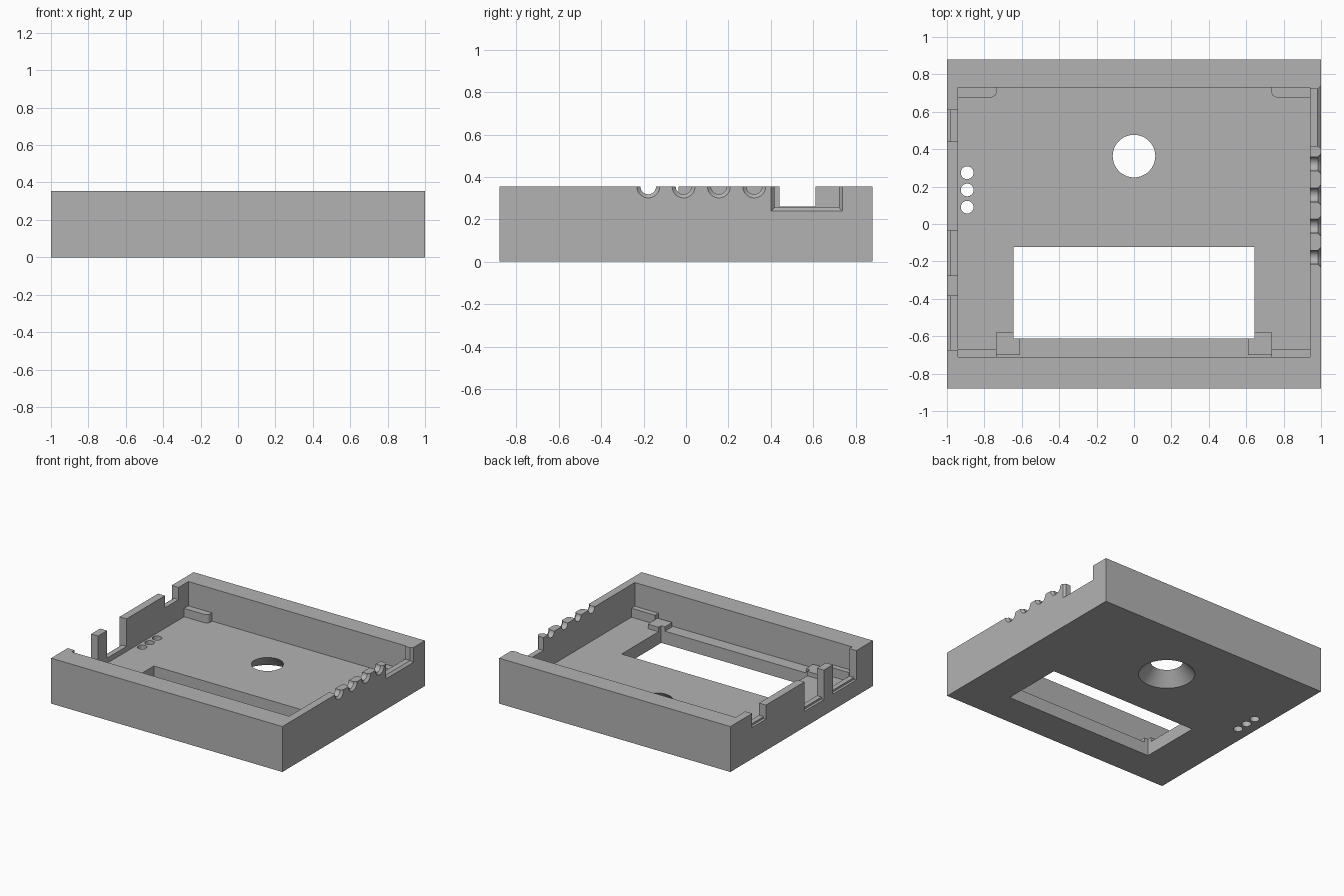
import bpy
import bmesh
import math
from mathutils import Matrix, Vector

if "Cube" in bpy.data.objects:
    bpy.data.objects.remove(bpy.data.objects["Cube"], do_unlink=True)

TOP, FLOOR = 0.355, 0.10

grey = bpy.data.materials.new("plain grey")
grey.use_nodes = True
colour = (0.45, 0.45, 0.45, 1)
grey.diffuse_color = colour
grey.node_tree.nodes["Principled BSDF"].inputs["Base Color"].default_value = colour


def finish(name, bm):
    bmesh.ops.recalc_face_normals(bm, faces=bm.faces)
    mesh = bpy.data.meshes.new(name)
    bm.to_mesh(mesh)
    bm.free()
    mesh.materials.append(grey)
    obj = bpy.data.objects.new(name, mesh)
    bpy.context.collection.objects.link(obj)
    return obj


def box(name, xs, ys, zs, flare=0, round_at=None):
    """Box between limits; flare widens its +x end, round_at rounds one upright edge."""
    bm = bmesh.new()
    bmesh.ops.create_cube(bm, size=1)
    for v in bm.verts:
        side = v.co.copy()
        v.co = Vector([r[1] if c > 0 else r[0] for r, c in zip((xs, ys, zs), side)])
        if flare and side.x > 0:
            v.co.y += math.copysign(flare, side.y)
            v.co.z += math.copysign(flare, side.z)
    if round_at:
        edges = [e for e in bm.edges if all(
            (v.co.xy - Vector(round_at)).length < 0.001 for v in e.verts)]
        bmesh.ops.bevel(bm, geom=edges, offset=0.03, segments=6, profile=0.5, affect='EDGES')
    return finish(name, bm)


def cone(name, centre, r1, r2, depth, along_x=False):
    bm = bmesh.new()
    turn = Matrix.Rotation(math.pi / 2, 4, 'Y') if along_x else Matrix()
    bmesh.ops.create_cone(bm, cap_ends=True, segments=48, radius1=r1, radius2=r2,
                          depth=depth, matrix=Matrix.Translation(centre) @ turn)
    return finish(name, bm)


def cut(target, cutter, keep=False):
    mod = target.modifiers.new("cut", 'BOOLEAN')
    mod.operation, mod.solver, mod.object = 'DIFFERENCE', 'EXACT', cutter
    bpy.context.view_layer.objects.active = target
    bpy.ops.object.modifier_apply(modifier=mod.name)
    if not keep:
        bpy.data.objects.remove(cutter, do_unlink=True)


# Open tray
tray = box("tray", (-1, 1), (-0.88, 0.88), (0, TOP))
cut(tray, box("cavity", (-0.94, 0.94), (-0.71, 0.73), (FLOOR, 1)))

# Flared round opening and three small indicator holes in the floor
cut(tray, cone("round_opening", (0, 0.363, FLOOR / 2), 0.202, 0.113, FLOOR + 0.002))
for i in range(3):
    cut(tray, cone("small_hole", (-0.892, 0.09 + i * 0.092, 0.05), 0.034, 0.034, 0.2))

# Left wall notches, each with a shallow outer step
for y0, y1, z in ((0.44, 0.61, 0.26), (-0.275, -0.035, 0.14), (-0.675, -0.385, 0.14)):
    cut(tray, box("left_notch", (-1.1, -0.93), (y0, y1), (z, 1)))
    cut(tray, box("left_step", (-1.1, -0.98), (y0, y1), (z - 0.015, 1)))

# Right wall notch with a chamfered outer rim
cut(tray, box("right_notch", (0.93, 1.1), (0.418, 0.722), (0.255, 1)))
cut(tray, box("right_chamfer", (0.982, 1.002), (0.418, 0.722), (0.255, 1), flare=0.018))

# Four half-round cable grooves with chamfered rims
for i in range(4):
    y = -0.178 + i * 0.1665
    cut(tray, cone("groove", (1, y, TOP), 0.037, 0.037, 0.15, along_x=True))
    cut(tray, cone("groove_rim", (0.992, y, TOP), 0.037, 0.055, 0.018, along_x=True))

# Corner ledges and front support pads, on both sides
parts = [tray]
pads = []
for side, s in (("left", 1), ("right", -1)):
    def span(a, b):
        return sorted((s * a, s * b))
    parts.append(box(f"back_{side}_ledge", span(0.735, 0.941), (0.677, 0.731),
                     (FLOOR - 0.001, 0.165), round_at=(s * 0.735, 0.677)))
    parts.append(box(f"front_{side}_ledge", span(0.735, 0.941), (-0.711, -0.668),
                     (FLOOR - 0.001, 0.17)))
    pads.append(box(f"front_{side}_pad", span(0.61, 0.735), (-0.70, -0.578),
                    (FLOOR - 0.001, 0.135)))

# Rectangular window through floor and pads
window = box("window", (-0.643, 0.643), (-0.612, -0.122), (-0.1, 0.3))
for obj in [tray] + pads:
    cut(obj, window, keep=True)
bpy.data.objects.remove(window, do_unlink=True)

# Smooth round surfaces while keeping hard edges
bpy.ops.object.select_all(action='DESELECT')
for obj in parts + pads:
    obj.select_set(True)
bpy.context.view_layer.objects.active = tray
bpy.ops.object.shade_smooth_by_angle(angle=math.radians(30))
